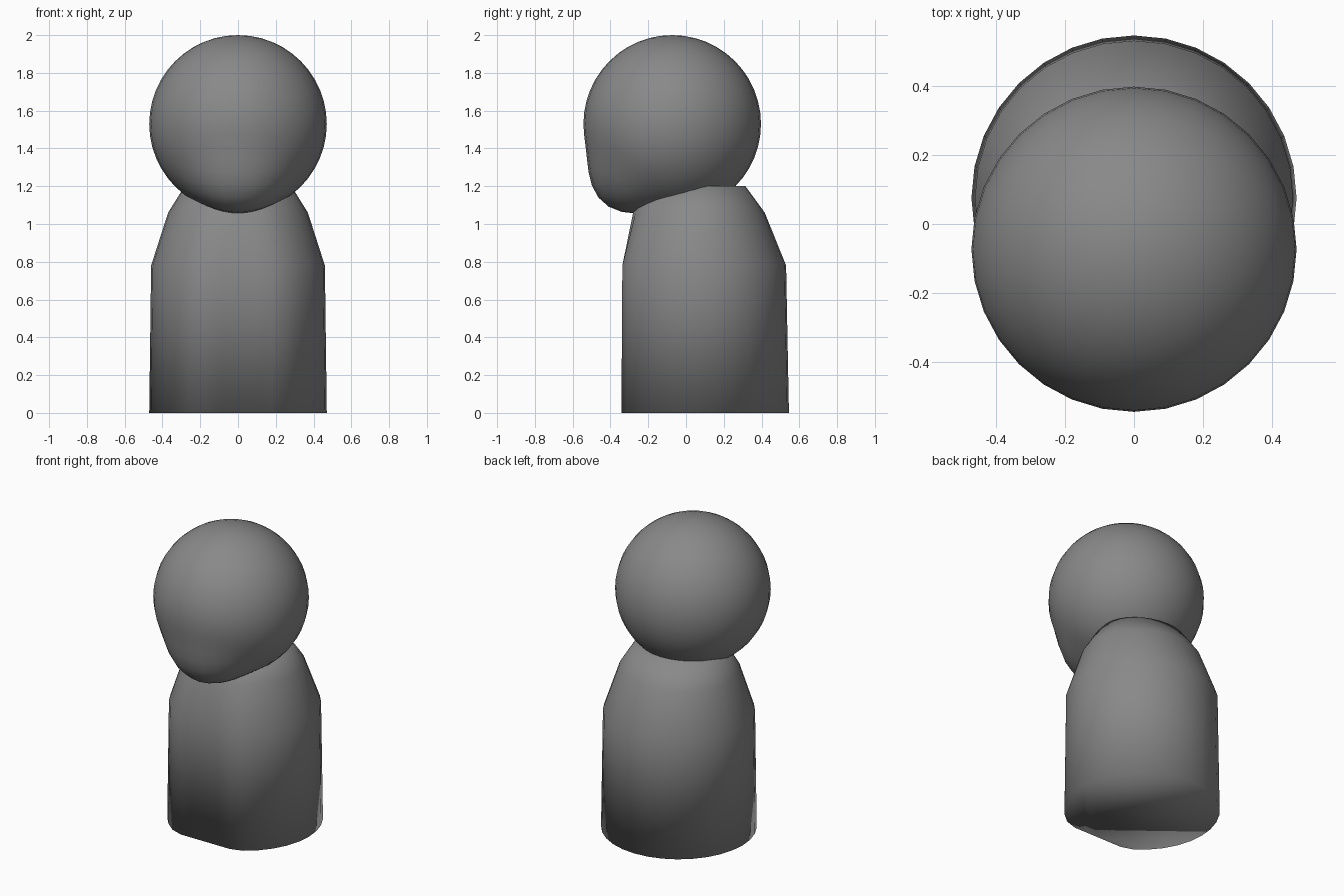
import bpy, bmesh
from math import sin, cos, pi, radians
from mathutils import Vector

if "Cube" in bpy.data.objects:
    bpy.data.objects.remove(bpy.data.objects["Cube"])

SIDES = 32

# Dark grey finish shared by both parts
dark_grey = bpy.data.materials.new("dark_grey")
dark_grey.diffuse_color = (0.25, 0.25, 0.25, 1)
dark_grey.use_nodes = True
dark_grey.node_tree.nodes["Principled BSDF"].inputs["Base Color"].default_value = dark_grey.diffuse_color


def make_object(name, bm):
    bmesh.ops.recalc_face_normals(bm, faces=bm.faces)
    mesh = bpy.data.meshes.new(name)
    bm.to_mesh(mesh)
    bm.free()
    mesh.materials.append(dark_grey)
    obj = bpy.data.objects.new(name, mesh)
    bpy.context.collection.objects.link(obj)
    mesh.shade_smooth()
    return obj


# Body: stacked round rings, flattened at the front
# (height, half width, front depth, back depth)
CENTRE_Y = 0.075
SECTIONS = [
    (0.00, 0.470, 0.417, 0.470),
    (0.78, 0.460, 0.412, 0.455),
    (1.06, 0.370, 0.355, 0.342),
    (1.20, 0.283, 0.283, 0.240),
]
bm = bmesh.new()
rings = []
for z, width, front, back in SECTIONS:
    ring = []
    for i in range(SIDES):
        a = 2 * pi * i / SIDES
        y = back * sin(a) if sin(a) > 0 else max(width * sin(a), -front)
        ring.append(bm.verts.new((width * cos(a), CENTRE_Y + y, z)))
    rings.append(ring)
for low, high in zip(rings, rings[1:]):
    for i in range(SIDES):
        j = (i + 1) % SIDES
        bm.faces.new((low[i], low[j], high[j], high[i]))
bm.faces.new(rings[0][::-1])
bm.faces.new(rings[-1])
make_object("body", bm)

# Head: a sphere with a soft, broad chin pulled out at the lower front
HEAD_RADIUS = 0.47
HEAD_CENTRE = Vector((0, -0.073, 1.53))
CHIN = Vector((0, -cos(radians(49)), -sin(radians(49))))
bm = bmesh.new()
bmesh.ops.create_uvsphere(bm, u_segments=SIDES, v_segments=24, radius=HEAD_RADIUS)
for v in bm.verts:
    direction = Vector((v.co.x * 0.72, v.co.y, v.co.z))
    angle = direction.angle(CHIN)
    if angle < pi / 4:
        v.co *= 1 + 0.18 * cos(2 * angle) ** 3
    v.co += HEAD_CENTRE
make_object("head", bm)
